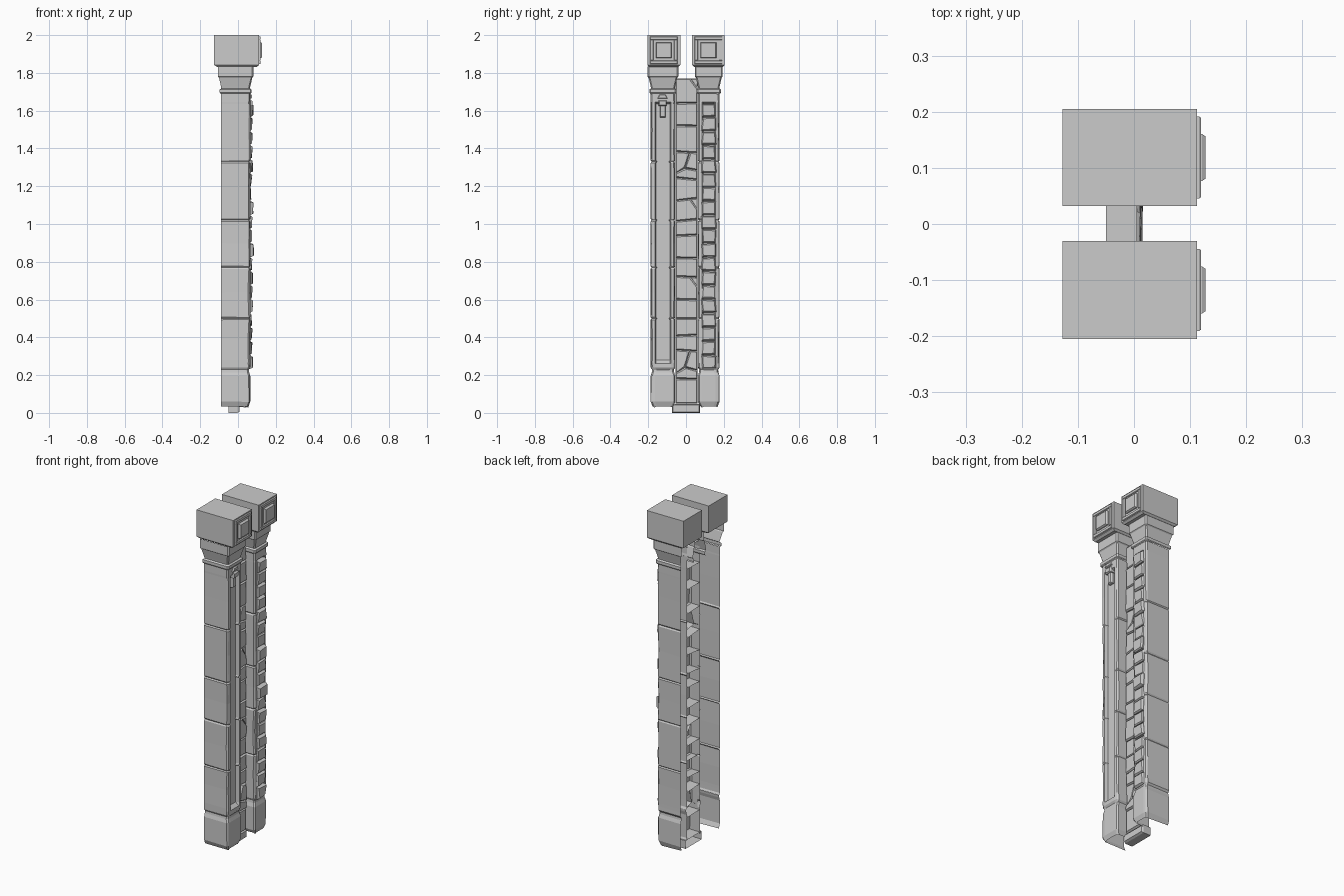
import bpy, bmesh, random
from mathutils import Vector

if "Cube" in bpy.data.objects:
    bpy.data.objects.remove(bpy.data.objects["Cube"])

random.seed(7)


def finish(bm, name):
    me = bpy.data.meshes.new(name)
    bm.to_mesh(me)
    bm.free()
    ob = bpy.data.objects.new(name, me)
    bpy.context.collection.objects.link(ob)
    return ob


def loft(name, rings, closed=False, flip=False):
    """Skin a stack of equal-length point rings; closed adds the wrap-around wall and both caps."""
    bm = bmesh.new()
    rows = [[bm.verts.new(p) for p in r] for r in rings]
    n = len(rows[0])
    for a, b in zip(rows, rows[1:]):
        for i in range(n if closed else n - 1):
            j = (i + 1) % n
            bm.faces.new((a[i], a[j], b[j], b[i]))
    if closed:
        bm.faces.new(rows[0][::-1])
        bm.faces.new(rows[-1])
    if flip:
        bmesh.ops.reverse_faces(bm, faces=bm.faces[:])
    return finish(bm, name)


def stone(bm, poly, xb, xf, bevel=0.006, tilt=0.0):
    """Open-backed stone: (y, z) outline pushed out to +x with a chamfered face."""
    c = sum((Vector(p) for p in poly), Vector((0, 0))) / len(poly)
    back, mid, front = [], [], []
    for p in poly:
        v = Vector(p)
        d = c - v
        inner = v + Vector((min(abs(d.x), bevel) * (1 if d.x > 0 else -1),
                            min(abs(d.y), bevel) * (1 if d.y > 0 else -1)))
        t = random.uniform(-tilt, tilt)
        back.append(bm.verts.new((xb, v.x, v.y)))
        mid.append(bm.verts.new((xf - bevel * 1.5, v.x, v.y)))
        front.append(bm.verts.new((xf + t, inner.x, inner.y)))
    n = len(poly)
    for a, b in ((back, mid), (mid, front)):
        for i in range(n):
            j = (i + 1) % n
            bm.faces.new((a[i], a[j], b[j], b[i]))
    bm.faces.new(front)


def rect(y0, y1, z0, z1):
    return [(y0, z0), (y1, z0), (y1, z1), (y0, z1)]


def u_ring(o, i, z, inset=0.0, depth=0.0, jit=0.0, xb=-0.09, xf=0.065, xi=-0.05):
    """Three-sided pillar section: outer wall, front with recess, inner wall; back is open."""
    s = 1 if i > o else -1
    o, i, xf = o + s * inset, i - s * inset, xf - inset
    c, m, b = 0.007, 0.023, 0.006
    pts = [(xb, o), (xf - c, o), (xf, o + s * c), (xf, o + s * m), (xf - depth, o + s * (m + b)),
           (xf - depth, i - s * (m + b)), (xf, i - s * m), (xf, i - s * c), (xf - c, i), (xi, i)]
    out = []
    for k, (x, y) in enumerate(pts):
        j = jit if k in (1, 2, 7, 8) else 0
        out.append((x - random.uniform(0, j), y + s * (1 if k < 5 else -1) * random.uniform(0, j / 2),
                    z + (random.uniform(-j, j) * 0.6)))
    return out


def box_ring(x0, x1, y0, y1, z):
    return [(x0, y0, z), (x1, y0, z), (x1, y1, z), (x0, y1, z)]


for side, o, i, co, ci in (("left", -0.187, -0.057, -0.205, -0.03),
                           ("right", 0.178, 0.063, 0.205, 0.032)):
    s = 1 if i > o else -1
    flip = s < 0

    # pillar base with worn lower edge
    loft(side + "_base", [u_ring(o, i, z, n, 0, j) for z, n, j in
                          ((0.035, 0.010, 0.012), (0.06, 0, 0.004), (0.195, 0, 0.003), (0.215, 0.006, 0.003),
                           (0.23, 0.008, 0))], flip=flip)

    # cracked shaft with a long recessed front panel
    cracks = [0.50, 0.77, 1.02, 1.33]
    rings = [u_ring(o, i, 0.228, 0.008), u_ring(o, i, 0.24, 0, 0, 0.005),
             u_ring(o, i, 0.262, 0, 0, 0.004), u_ring(o, i, 0.28, 0, 0.02, 0.004)]
    z = 0.28
    for zc in cracks:
        rings.append(u_ring(o, i, (z + zc) / 2, 0, 0.02, 0.007))
        rings.append(u_ring(o, i, zc - 0.007, 0, 0.02, 0.002))
        rings.append(u_ring(o, i, zc, 0.005, 0.015, 0))
        rings.append(u_ring(o, i, zc + 0.007, 0, 0.02, 0.003))
        z = zc + 0.007
    rings += [u_ring(o, i, 1.50, 0, 0.02, 0.006), u_ring(o, i, 1.635, 0, 0.02, 0.003),
              u_ring(o, i, 1.645, 0, 0, 0.002), u_ring(o, i, 1.69, 0, 0, 0.002)]
    loft(side + "_shaft", rings, flip=flip)

    # flared neck mouldings
    neck = [(1.69, -0.003), (1.695, -0.007), (1.712, -0.007), (1.718, 0.002), (1.728, 0.0),
            (1.775, -0.011), (1.78, -0.016), (1.835, -0.016)]
    loft(side + "_neck", [u_ring(o, i, z, n, xb=-0.09 + n * 0.95, xi=-0.09) for z, n in neck], flip=flip)

    # capital block
    y0, y1 = sorted((co, ci))
    loft(side + "_capital", [box_ring(-0.11, 0.10, y0 + 0.01, y1 - 0.01, 1.832),
                             box_ring(-0.127, 0.112, y0, y1, 1.842),
                             box_ring(-0.127, 0.112, y0, y1, 2.0)], closed=True)

    # nested square ornament on the capital face
    bm = bmesh.new()
    cy, cz = (y0 + y1) / 2, 1.92
    a, b = 0.073, 0.055
    for r in (rect(cy - a, cy + a, cz + b, cz + a), rect(cy - a, cy + a, cz - a, cz - b),
              rect(cy - a, cy - b, cz - b, cz + b), rect(cy + b, cy + a, cz - b, cz + b)):
        stone(bm, r, 0.11, 0.119, 0.002)
    stone(bm, rect(cy - 0.042, cy + 0.042, cz - 0.042, cz + 0.042), 0.11, 0.127, 0.004)
    finish(bm, side + "_capital_ornament")

# clasp at the top of the plain panel
bm = bmesh.new()
stone(bm, rect(-0.145, -0.103, 1.625, 1.655), 0.045, 0.077, 0.004)
stone(bm, rect(-0.138, -0.108, 1.565, 1.63), 0.04, 0.066, 0.004)
stone(bm, [(-0.150, 1.665), (-0.098, 1.665), (-0.108, 1.685), (-0.140, 1.685)], 0.06, 0.074, 0.003)
finish(bm, "panel_clasp")

# stack of small stones filling the right pillar panel
bm = bmesh.new()
n, za, zb = 19, 0.232, 1.64
h = (zb - za) / n
for k in range(n):
    z0, z1 = za + k * h + 0.003, za + (k + 1) * h - 0.003
    r = lambda: random.uniform(-0.004, 0.004)
    stone(bm, [(0.084 + r(), z0 + r() / 2), (0.158 + r(), z0 + r() / 2), (0.158 + r(), z1 + r() / 2),
               (0.084 + r(), z1 + r() / 2)], 0.04, random.uniform(0.070, 0.082), 0.006, 0.004)
finish(bm, "panel_stones")

# rubble wall between the pillars
bm = bmesh.new()
joints = [0.05, 0.18, 0.33, 0.41, 0.50, 0.60, 0.72, 0.82, 0.94, 1.02, 1.13, 1.24, 1.38, 1.52, 1.64, 1.77]
ya, yb = -0.056, 0.062
skew = [0] + [random.uniform(-0.008, 0.008) for _ in joints[2:]] + [0]
for k, (z0, z1) in enumerate(zip(joints, joints[1:])):
    s0, s1 = skew[k], skew[k + 1]
    p, q, t, u = (ya, z0 - s0), (yb, z0 + s0), (yb, z1 + s1), (ya, z1 - s1)
    xf = random.uniform(0.008, 0.016)
    xb = random.choice((-0.05, -0.05, -0.035))
    if k in (1, 11):  # diagonally broken courses
        m = (-0.005, (z0 + z1) / 2 - 0.015)
        w = (ya, z0 + 0.03)
        v = (yb, z0 + 0.045)
        e = (0.02, z1 + s1 * 0.3)
        stone(bm, [p, q, v, m, w], xb, xf, 0.006, 0.003)
        stone(bm, [w, m, e, u], xb, xf - 0.003, 0.006, 0.003)
        stone(bm, [m, v, t, e], xb, xf + 0.002, 0.006, 0.003)
    elif k in (5, 9, 14):  # chipped right-hand corner
        e, v = (0.025, z1 + s1 * 0.4), (yb, z1 - 0.05)
        stone(bm, [p, q, v, e, u], xb, xf, 0.006, 0.003)
        stone(bm, [v, t, e], xb, xf - 0.004, 0.005, 0.002)
    else:
        stone(bm, [p, q, t, u], xb, xf, 0.006, 0.003)
finish(bm, "rubble_wall")

# top cover and foot of the wall
loft("wall_top", [[(-0.05, ya, 1.77), (0.005, ya, 1.77)], [(-0.05, yb, 1.77), (0.005, yb, 1.77)]], flip=True)
bm = bmesh.new()
stone(bm, rect(-0.075, 0.075, 0.0, 0.048), -0.05, 0.006, 0.006, 0.003)
finish(bm, "wall_foot")
